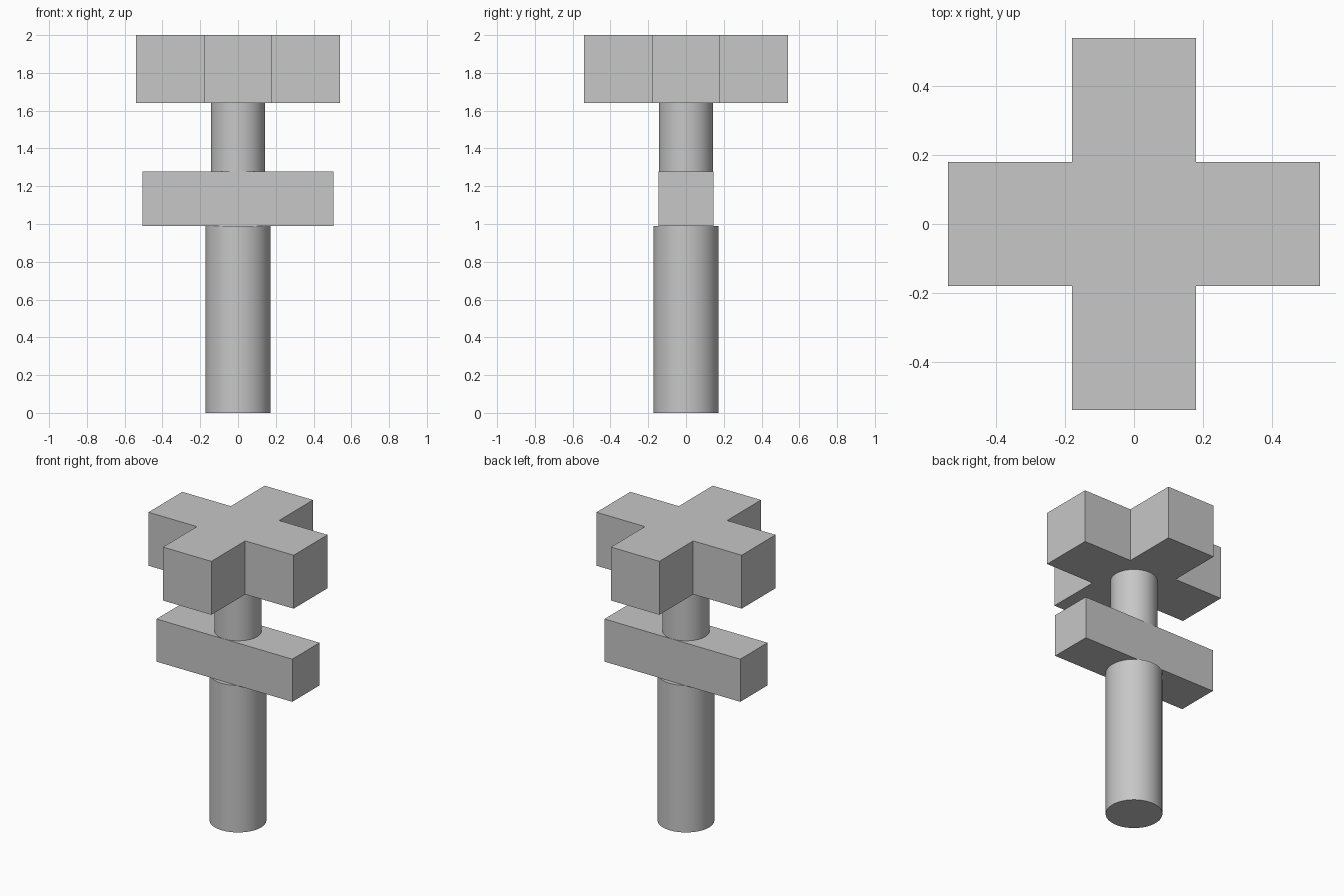
import bpy
import bmesh
import math

cube = bpy.data.objects.get("Cube")
if cube:
    bpy.data.objects.remove(cube, do_unlink=True)

grey = bpy.data.materials.new("plain_grey")
grey.use_nodes = True
colour = (0.57, 0.57, 0.57, 1)
grey.diffuse_color = colour
grey.node_tree.nodes["Principled BSDF"].inputs["Base Color"].default_value = colour


def prism(name, outline, bottom, top):
    """Extrude a flat outline upward from bottom to top."""
    bm = bmesh.new()
    base = bm.faces.new([bm.verts.new((x, y, bottom)) for x, y in outline])
    result = bmesh.ops.extrude_face_region(bm, geom=[base], use_keep_orig=True)
    raised = [v for v in result["geom"] if isinstance(v, bmesh.types.BMVert)]
    bmesh.ops.translate(bm, verts=raised, vec=(0, 0, top - bottom))
    bmesh.ops.recalc_face_normals(bm, faces=bm.faces)
    mesh = bpy.data.meshes.new(name)
    bm.to_mesh(mesh)
    bm.free()
    mesh.materials.append(grey)
    obj = bpy.data.objects.new(name, mesh)
    bpy.context.collection.objects.link(obj)
    return obj


def rod(name, radius, bottom, top):
    """Round upright rod with smooth sides and sharp rims."""
    bpy.ops.mesh.primitive_cylinder_add(
        vertices=64, radius=radius, depth=top - bottom,
        location=(0, 0, (bottom + top) / 2))
    obj = bpy.context.object
    obj.name = name
    obj.data.materials.append(grey)
    bpy.ops.object.shade_smooth_by_angle(angle=math.radians(30))
    return obj


# Lower shaft, crossbar and neck stacked from the ground up
rod("lower_shaft", 0.173, 0, 0.99)
prism("crossbar", [(-0.506, -0.145), (0.506, -0.145), (0.506, 0.145), (-0.506, 0.145)], 0.99, 1.277)
rod("upper_neck", 0.144, 1.277, 1.64)

# Cross-shaped head: one arm's corners turned through four quarters
w, r = 0.18, 0.541
cross = []
for quarter in range(4):
    c, s = [(1, 0), (0, 1), (-1, 0), (0, -1)][quarter]
    for x, y in [(r, -w), (r, w), (w, w)]:
        cross.append((x * c - y * s, x * s + y * c))
prism("cross_head", cross, 1.64, 2.0)
